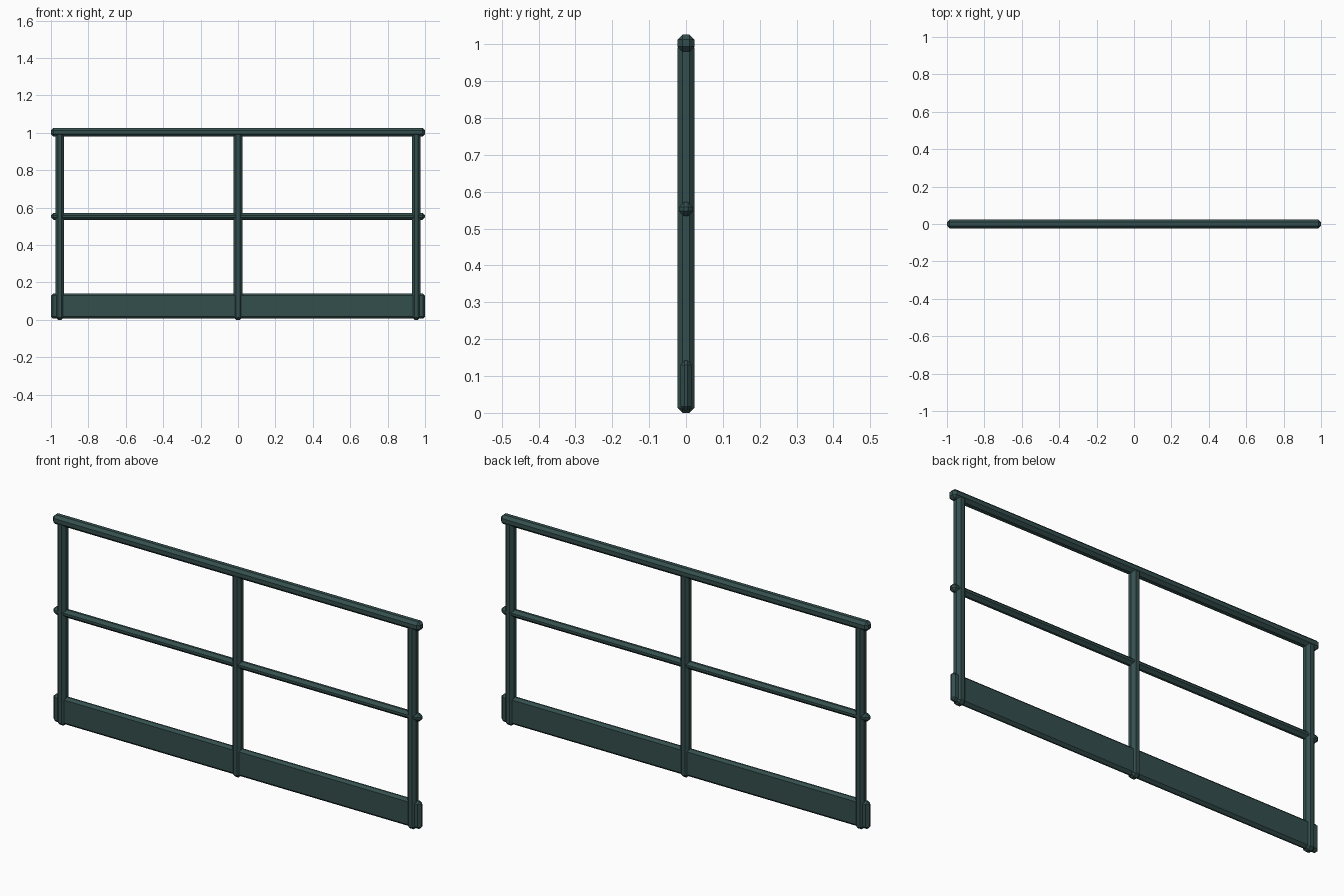
import bpy, bmesh
from mathutils import Vector

cube = bpy.data.objects.get("Cube")
if cube:
    bpy.data.objects.remove(cube, do_unlink=True)

# Single painted-steel colour
paint = bpy.data.materials.new("dark teal paint")
paint.use_nodes = True
colour = (0.034, 0.078, 0.075, 1)
paint.diffuse_color = colour
paint.node_tree.nodes["Principled BSDF"].inputs["Base Color"].default_value = colour


def chamfered_bar(name, centre, size, chamfer):
    """Box with all edges cut by one flat chamfer."""
    bm = bmesh.new()
    bmesh.ops.create_cube(bm, size=1)
    bmesh.ops.scale(bm, vec=Vector(size), verts=bm.verts)
    bmesh.ops.bevel(bm, geom=bm.edges[:], offset=chamfer, segments=1,
                    profile=0.5, affect='EDGES')
    mesh = bpy.data.meshes.new(name)
    bm.to_mesh(mesh)
    bm.free()
    mesh.materials.append(paint)
    obj = bpy.data.objects.new(name, mesh)
    obj.location = centre
    bpy.context.collection.objects.link(obj)
    return obj


POST = 0.046
# Three upright posts
for name, x in (("right_post", -0.953), ("middle_post", 0), ("left_post", 0.953)):
    chamfered_bar(name, (x, 0, 0.502), (POST, POST, 1.004), 0.0135)

# Horizontal rails
chamfered_bar("top_rail", (0, 0, 1.003), (2, POST, POST), 0.0135)
chamfered_bar("middle_rail", (0, 0, 0.553), (2, 0.038, 0.038), 0.0135)

# Kick plate between the feet of the posts
chamfered_bar("toe_board", (0, 0, 0.074), (2, 0.031, 0.136), 0.012)
